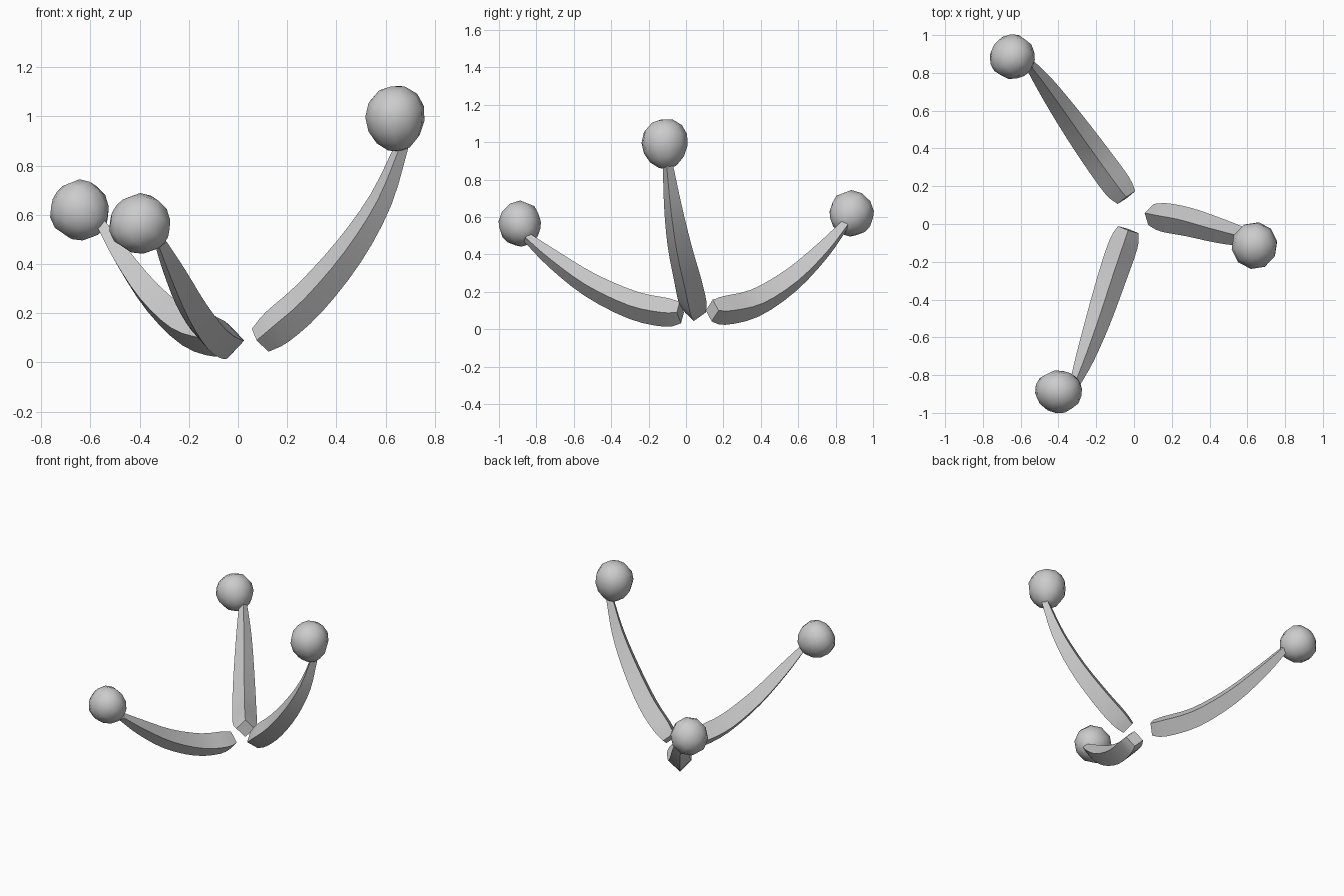
import bpy, bmesh
from mathutils import Vector, Matrix

if "Cube" in bpy.data.objects:
    bpy.data.objects.remove(bpy.data.objects["Cube"])

HALF = [0.058, 0.077, 0.076, 0.066, 0.049, 0.027]  # stem half thickness along its path


def catmull(values, steps=3):
    """Smoothly resample a list of numbers or vectors."""
    v = [2 * values[0] - values[1]] + values + [2 * values[-1] - values[-2]]
    out = []
    for i in range(1, len(v) - 2):
        a, b, c, d = v[i - 1:i + 3]
        for k in range(steps):
            t = k / steps
            out.append(0.5 * (2 * b + (c - a) * t + (2 * a - 5 * b + 4 * c - d) * t * t
                              + (3 * b - a - 3 * c + d) * t ** 3))
    return out + [values[-1]]


def finish(bm, name):
    bmesh.ops.recalc_face_normals(bm, faces=bm.faces)
    me = bpy.data.meshes.new(name)
    bm.to_mesh(me)
    bm.free()
    ob = bpy.data.objects.new(name, me)
    bpy.context.collection.objects.link(ob)
    bpy.ops.object.select_all(action='DESELECT')
    ob.select_set(True)
    bpy.context.view_layer.objects.active = ob
    bpy.ops.object.shade_smooth_by_angle(angle=0.75)


def stem(name, points):
    """Curved, tapering stem with a diamond cross-section."""
    path = catmull([Vector(p) for p in points])
    half = catmull(HALF)
    chord = path[-1] - path[0]
    side = Vector((-chord.y, chord.x, 0)).normalized()
    bm = bmesh.new()
    rings = []
    for i, (p, h) in enumerate(zip(path, half)):
        tangent = (path[min(i + 1, len(path) - 1)] - path[max(i - 1, 0)]).normalized()
        up = tangent.cross(side).normalized()
        rings.append([bm.verts.new(p + d * h) for d in (up, side, -up, -side)])
    for a, b in zip(rings, rings[1:]):
        for k in range(4):
            bm.faces.new((a[k], a[k - 1], b[k - 1], b[k]))
    bm.faces.new(rings[0])
    bm.faces.new(rings[-1])
    finish(bm, name)


def ball(name, centre, size, axis):
    """Slightly egg-shaped low-poly ball, narrow end towards the stem."""
    bm = bmesh.new()
    bmesh.ops.create_uvsphere(bm, u_segments=10, v_segments=7, radius=1)
    for v in bm.verts:
        v.co.xy *= 1.02 + 0.1 * v.co.z
    bm.transform(Vector(axis).to_track_quat('Z', 'Y').to_matrix().to_4x4())
    bm.transform(Matrix.Translation(centre) @ Matrix.Diagonal((*size, 1)))
    finish(bm, name)


# right stem and ball
stem("right_stem", [(0.09, 0.05, 0.09), (0.16, 0.035, 0.145), (0.29, 0.01, 0.26),
                    (0.45, -0.035, 0.45), (0.58, -0.07, 0.66), (0.67, -0.098, 0.89)])
ball("right_ball", (0.64, -0.112, 0.99), (0.12, 0.123, 0.135), (-0.15, -0.15, 1))

# back stem and ball
stem("back_stem", [(-0.04, 0.14, 0.10), (-0.09, 0.205, 0.10), (-0.21, 0.37, 0.14),
                   (-0.345, 0.56, 0.26), (-0.465, 0.73, 0.42), (-0.555, 0.85, 0.56)])
ball("back_ball", (-0.64, 0.882, 0.615), (0.12, 0.118, 0.123), (-0.6, 0.4, 0.5))

# front stem and ball
stem("front_stem", [(-0.03, -0.03, 0.09), (-0.055, -0.105, 0.09), (-0.115, -0.28, 0.127),
                    (-0.19, -0.51, 0.235), (-0.26, -0.71, 0.375), (-0.315, -0.85, 0.49)])
ball("front_ball", (-0.395, -0.885, 0.56), (0.125, 0.113, 0.122), (-0.6, -0.4, 0.5))
